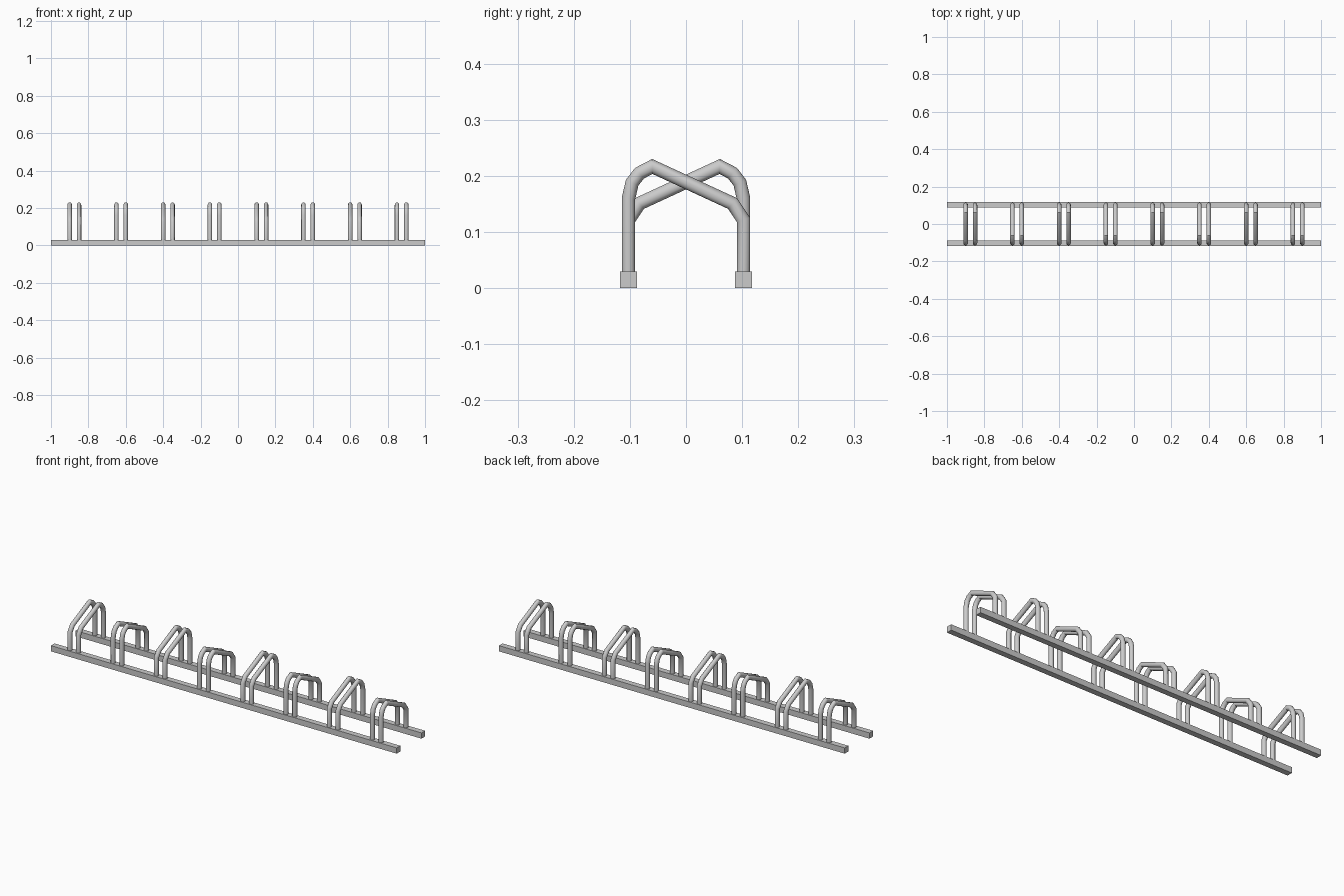
import bpy, bmesh, math
from mathutils import Vector, Matrix

if "Cube" in bpy.data.objects:
    bpy.data.objects.remove(bpy.data.objects["Cube"])

RAIL_Y, RAIL, RADIUS, SIDES = 0.1025, 0.03, 0.012, 12

# hoop centre line in (y, z): tall bend at the front, low bend at the back
PATH = [(-RAIL_Y, 0.027), (-RAIL_Y, 0.16), (-0.096, 0.188), (-0.083, 0.205),
        (-0.060, 0.217), (0.083, 0.151), (RAIL_Y, 0.122), (RAIL_Y, 0.027)]


def add_object(name, bm):
    mesh = bpy.data.meshes.new(name)
    bmesh.ops.recalc_face_normals(bm, faces=bm.faces[:])
    bm.to_mesh(mesh)
    bm.free()
    obj = bpy.data.objects.new(name, mesh)
    bpy.context.collection.objects.link(obj)
    return obj


def add_rail(name, y):
    bm = bmesh.new()
    bmesh.ops.create_cube(bm, size=1, matrix=Matrix.Translation((0, y, RAIL / 2))
                          @ Matrix.Diagonal((2, RAIL, RAIL, 1)))
    add_object(name, bm)


def add_hoop(name, x, flip):
    """Sweep a round tube along the path with mitred joints."""
    pts = [Vector((y * flip, z)) for y, z in PATH]
    bm = bmesh.new()
    rings = []
    for i, p in enumerate(pts):
        a = (p - pts[i - 1]).normalized() if i else (pts[1] - p).normalized()
        b = (pts[i + 1] - p).normalized() if i < len(pts) - 1 else a
        t = (a + b).normalized()
        n = Vector((-t.y, t.x)) / t.dot(a)
        ring = []
        for k in range(SIDES):
            ang = math.tau * k / SIDES
            q = p + n * RADIUS * math.cos(ang)
            ring.append(bm.verts.new((x + RADIUS * math.sin(ang), q.x, q.y)))
        rings.append(ring)
    for r, s in zip(rings, rings[1:]):
        for k in range(SIDES):
            j = (k + 1) % SIDES
            bm.faces.new((r[k], r[j], s[j], s[k]))
    bm.faces.new(rings[0])
    bm.faces.new(rings[-1])
    obj = add_object(name, bm)
    obj.data.shade_smooth()
    obj.data.set_sharp_from_angle(angle=math.radians(35))


# ground rails
add_rail("front_rail", -RAIL_Y)
add_rail("back_rail", RAIL_Y)

# eight wheel slots, each a pair of hoops, alternating direction
for i in range(8):
    for side, dx in (("left", -0.025), ("right", 0.025)):
        add_hoop(f"wheel_hoop_{i + 1}_{side}", -0.875 + 0.25 * i + dx,
                 1 if i % 2 else -1)
